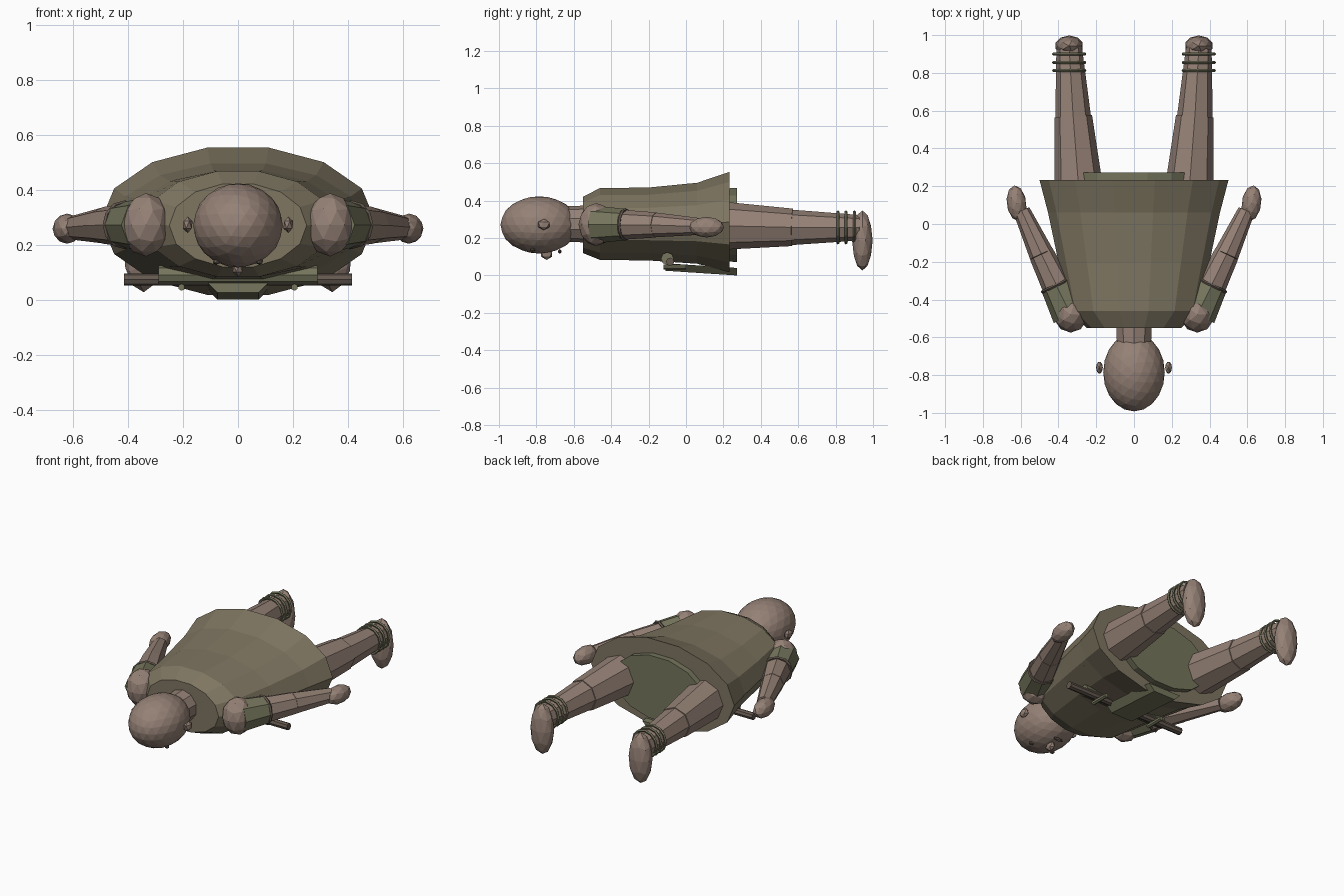
import bpy, math
from mathutils import Vector

if "Cube" in bpy.data.objects:
    bpy.data.objects.remove(bpy.data.objects["Cube"])


def material(name, rgb):
    m = bpy.data.materials.new(name)
    m.diffuse_color = (*rgb, 1)
    m.use_nodes = True
    m.node_tree.nodes["Principled BSDF"].inputs["Base Color"].default_value = m.diffuse_color
    return m


SKIN = material("skin", (0.30, 0.22, 0.18))
CLOTH = material("cloth", (0.21, 0.18, 0.12))
GREEN = material("green_cloth", (0.18, 0.18, 0.11))
WOOD = material("dark_wood", (0.13, 0.10, 0.08))


def mesh_object(name, verts, faces, mat):
    me = bpy.data.meshes.new(name)
    me.from_pydata(verts, [], faces)
    me.materials.append(mat)
    ob = bpy.data.objects.new(name, me)
    bpy.context.collection.objects.link(ob)
    return ob


def loft(name, rings, n, mat):
    """Capped elliptical sections along y; ring = (y, half width, half height, centre z)."""
    verts, faces = [], []
    for y, rx, rz, cz in rings:
        for i in range(n):
            a = 2 * math.pi * i / n
            verts.append((rx * math.cos(a), y, cz + rz * math.sin(a)))
    for k in range(len(rings) - 1):
        for i in range(n):
            j = (i + 1) % n
            faces.append((k * n + i, (k + 1) * n + i, (k + 1) * n + j, k * n + j))
    faces.append(tuple(range(n)))
    faces.append(tuple(reversed(range(len(verts) - n, len(verts)))))
    return mesh_object(name, verts, faces, mat)


def ball(name, loc, size, mat, sub=2):
    bpy.ops.mesh.primitive_ico_sphere_add(subdivisions=sub, radius=1, location=loc)
    ob = bpy.context.object
    ob.name, ob.scale = name, size
    ob.data.materials.append(mat)
    return ob


def limb(name, a, b, ra, rb, mat, n=8):
    """Tapered prism from point a to point b."""
    a, b = Vector(a), Vector(b)
    bpy.ops.mesh.primitive_cone_add(vertices=n, radius1=ra, radius2=rb,
                                    depth=(b - a).length, location=(a + b) / 2)
    ob = bpy.context.object
    ob.name = name
    ob.rotation_euler = (b - a).to_track_quat('Z', 'Y').to_euler()
    ob.data.materials.append(mat)
    return ob


def band(name, loc, direction, r, thick, mat, n=12):
    bpy.ops.mesh.primitive_torus_add(major_segments=n, minor_segments=5, major_radius=r,
                                     minor_radius=thick, location=loc)
    ob = bpy.context.object
    ob.name = name
    ob.rotation_euler = Vector(direction).to_track_quat('Z', 'Y').to_euler()
    ob.data.materials.append(mat)
    return ob


# Head, neck and face (face looks down)
ball("head", (0, -0.785, 0.27), (0.163, 0.207, 0.153), SKIN, 3)
limb("neck", (0, -0.64, 0.275), (0, -0.50, 0.275), 0.095, 0.1, SKIN, 10)
ball("nose", (0, -0.745, 0.115), (0.022, 0.035, 0.032), SKIN, 1)
ball("mouth", (0, -0.675, 0.128), (0.035, 0.01, 0.012), WOOD, 1)

# Tunic flaring to the hem
loft("tunic", [(-0.55, 0.25, 0.155, 0.27), (-0.46, 0.345, 0.197, 0.275),
               (-0.20, 0.40, 0.20, 0.275), (0.06, 0.455, 0.222, 0.279),
               (0.232, 0.50, 0.275, 0.285)], 14, CLOTH)
loft("undergarment", [(0.0, 0.31, 0.19, 0.27), (0.272, 0.32, 0.203, 0.27)], 14, GREEN)

# Hanging front flap
flap = []
for y, z in ((-0.11, 0.025), (0.272, 0.0)):
    flap += [(-0.075, y, z), (0.075, y, z), (0.115, y, z + 0.04), (-0.115, y, z + 0.04)]
mesh_object("front_flap", flap, [(0, 1, 2, 3), (7, 6, 5, 4), (0, 4, 5, 1),
                                 (1, 5, 6, 2), (2, 6, 7, 3), (3, 7, 4, 0)], GREEN)

# Rolled bundle, carrying rod and ties at the waist
limb("bundle", (-0.29, -0.10, 0.09), (0.29, -0.10, 0.09), 0.034, 0.034, GREEN)
limb("rod", (-0.415, -0.085, 0.073), (0.415, -0.085, 0.073), 0.022, 0.022, WOOD)

for side, s in (("left", -1), ("right", 1)):
    # Ears and eyes
    ball(side + "_ear", (s * 0.183, -0.76, 0.272), (0.02, 0.036, 0.03), SKIN, 1)
    ball(side + "_eye", (s * 0.078, -0.82, 0.138), (0.015, 0.014, 0.012), WOOD, 1)
    # Ties round the bundle
    limb(side + "_tie", (s * 0.205, -0.12, 0.045), (s * 0.205, 0.0, 0.045), 0.013, 0.013, GREEN, 6)

    # Arms
    shoulder, cuff = (s * 0.335, -0.48, 0.272), (s * 0.412, -0.325, 0.272)
    elbow, wrist = (s * 0.49, -0.16, 0.27), (s * 0.595, 0.07, 0.262)
    ball(side + "_shoulder", shoulder, (0.09, 0.095, 0.115), SKIN)
    limb(side + "_sleeve", shoulder, cuff, 0.1, 0.084, GREEN)
    limb(side + "_upper_arm", shoulder, elbow, 0.09, 0.067, SKIN)
    limb(side + "_forearm", elbow, wrist, 0.066, 0.045, SKIN)
    band(side + "_arm_band", cuff, Vector(elbow) - Vector(cuff), 0.08, 0.009, WOOD)
    hand = ball(side + "_hand", (s * 0.622, 0.11, 0.258), (0.052, 0.095, 0.055), SKIN)
    hand.rotation_euler.z = -s * 0.12

    # Legs and feet
    limb(side + "_thigh", (s * 0.28, 0.02, 0.27), (s * 0.322, 0.57, 0.257), 0.142, 0.1, SKIN)
    limb(side + "_shin", (s * 0.322, 0.56, 0.257), (s * 0.343, 0.93, 0.255), 0.095, 0.068, SKIN)
    ball(side + "_foot", (s * 0.343, 0.943, 0.187), (0.075, 0.055, 0.16), SKIN)
    for i, y in enumerate((0.812, 0.855, 0.90)):
        band(f"{side}_ankle_ring_{i + 1}", (s * 0.343, y, 0.257), (0, 1, 0), 0.083, 0.008, GREEN)
